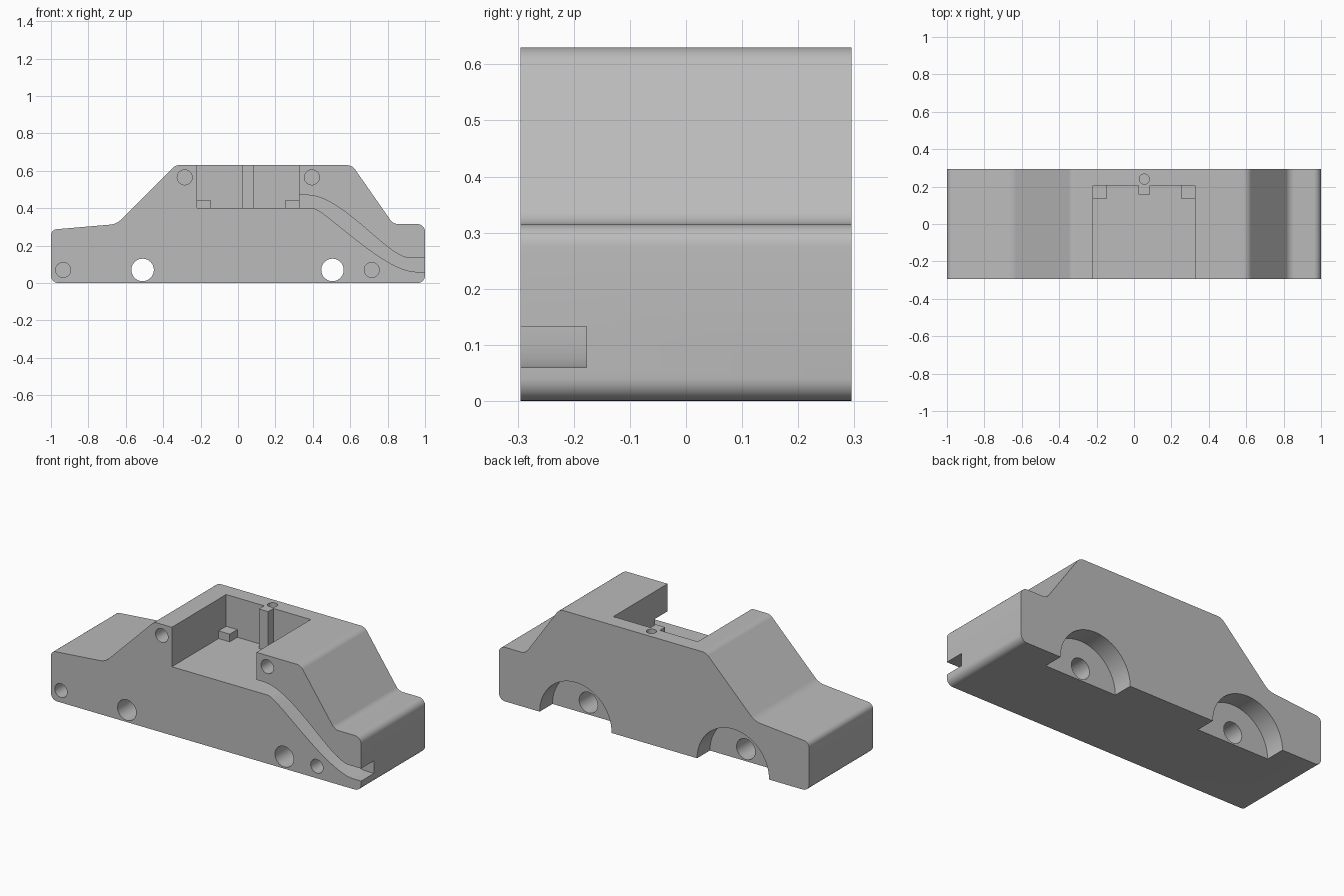
import bpy, bmesh, math
from mathutils import Vector
from mathutils.geometry import interpolate_bezier

cube = bpy.data.objects.get("Cube")
if cube:
    bpy.data.objects.remove(cube, do_unlink=True)

HALF = 0.295      # half width of the body
DEPTH = 0.118     # depth of the side recesses
FLOOR = 0.40      # cabin floor height

grey = bpy.data.materials.new("plain grey")
grey.use_nodes = True
grey.diffuse_color = (0.5, 0.5, 0.5, 1)
grey.node_tree.nodes["Principled BSDF"].inputs["Base Color"].default_value = (0.5, 0.5, 0.5, 1)


def prism(name, points, start, end, axis="Y"):
    """Extrude an outline: (x, z) along Y, or (x, y) along Z."""
    bm = bmesh.new()
    place = (lambda a, b: (a, start, b)) if axis == "Y" else (lambda a, b: (a, b, start))
    face = bm.faces.new([bm.verts.new(place(*p)) for p in points])
    top = bmesh.ops.extrude_face_region(bm, geom=[face])["geom"]
    shift = Vector((0, end - start, 0)) if axis == "Y" else Vector((0, 0, end - start))
    bmesh.ops.translate(bm, vec=shift, verts=[g for g in top if isinstance(g, bmesh.types.BMVert)])
    bmesh.ops.recalc_face_normals(bm, faces=bm.faces)
    mesh = bpy.data.meshes.new(name)
    bm.to_mesh(mesh)
    bm.free()
    mesh.materials.append(grey)
    obj = bpy.data.objects.new(name, mesh)
    bpy.context.collection.objects.link(obj)
    return obj


def rect(x0, x1, y0, y1):
    return [(x0, y0), (x1, y0), (x1, y1), (x0, y1)]


def circle(x, y, r, n=48):
    return [(x + r * math.cos(2 * math.pi * i / n), y + r * math.sin(2 * math.pi * i / n)) for i in range(n)]


def curve(a, b, c, d, n):
    return [tuple(p) for p in interpolate_bezier(Vector(a), Vector(b), Vector(c), Vector(d), n)]


def rounded(corners):
    """Outline with each (x, z, cutback) corner rounded."""
    out = []
    for i, (x, z, t) in enumerate(corners):
        p = Vector((x, z))
        u = (Vector(corners[i - 1][:2]) - p).normalized() * t
        v = (Vector(corners[(i + 1) % len(corners)][:2]) - p).normalized() * t
        out += curve(p + u, p + u * 0.45, p + v * 0.45, p + v, 8)
    return out


def cut(target, cutter):
    mod = target.modifiers.new("cut", "BOOLEAN")
    mod.operation, mod.solver, mod.object = "DIFFERENCE", "EXACT", cutter
    bpy.ops.object.modifier_apply(modifier=mod.name)
    bpy.data.objects.remove(cutter, do_unlink=True)


# Car-shaped body
body = prism("body", rounded([
    (-1, 0, 0.04), (1, 0, 0.04), (1, 0.315, 0.04), (0.83, 0.315, 0.025),
    (0.61, 0.63, 0.025), (-0.335, 0.63, 0.02), (-0.65, 0.315, 0.03), (-1, 0.285, 0.03)]),
    -HALF, HALF)
bpy.context.view_layer.objects.active = body
body.select_set(True)

# Cabin pocket, open to the front, leaving a rib on the back wall
cut(body, prism("cabin_cutter", [
    (-0.22, -0.4), (0.325, -0.4), (0.325, 0.205), (0.085, 0.205),
    (0.085, 0.157), (0.025, 0.157), (0.025, 0.205), (-0.22, 0.205)], FLOOR, 0.8, "Z"))

# Channel from the cabin down to the nose
upper = [(0.3, 0.47)] + curve((0.37, 0.47), (0.56, 0.47), (0.80, 0.133), (0.92, 0.133), 24) + [(1.1, 0.133)]
lower = [(0.3, FLOOR)] + curve((0.40, FLOOR), (0.46, FLOOR), (0.78, 0.06), (0.95, 0.06), 24) + [(1.1, 0.06)]
cut(body, prism("channel_cutter", lower + upper[::-1], -0.4, DEPTH - HALF))

# Wheel wells on the back and axle holes right through
for x in (-0.51, 0.505):
    cut(body, prism("well_cutter", circle(x, 0, 0.232, 64), HALF - DEPTH, 0.4))
    cut(body, prism("axle_cutter", circle(x, 0.07, 0.06), -0.4, 0.4))

# Blind pin holes in the front and one in the back wall top
for x, z in ((-0.935, 0.07), (0.715, 0.07), (-0.285, 0.565), (0.395, 0.565)):
    cut(body, prism("pin_cutter", circle(x, z, 0.04), -0.4, DEPTH - HALF))
cut(body, prism("top_pin_cutter", circle(0.055, 0.24, 0.027, 32), FLOOR, 0.8, "Z"))

bpy.ops.object.shade_smooth_by_angle(angle=math.radians(30))

# Small blocks in the back corners of the cabin
for side, x in (("right", -0.22), ("left", 0.253)):
    prism(side + "_corner_block", rect(x, x + 0.072, 0.135, 0.205), FLOOR, 0.445, "Z")
